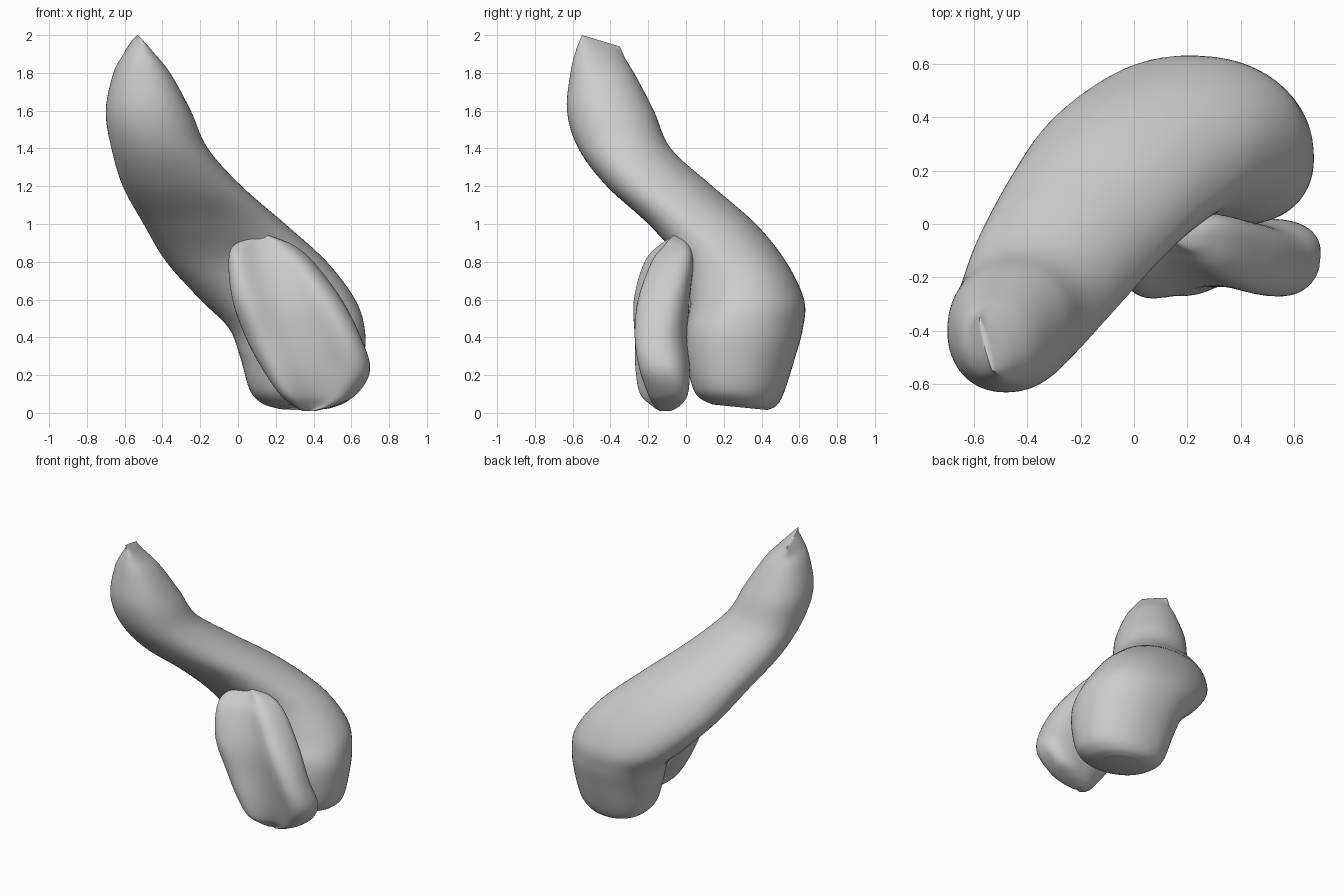
import bpy
import bmesh
import math
from mathutils import Vector

default_cube = bpy.data.objects.get("Cube")
if default_cube:
    bpy.data.objects.remove(default_cube, do_unlink=True)

SIDES = 64
STEPS = 6


def make_material(name, colour):
    material = bpy.data.materials.new(name)
    material.use_nodes = True
    material.diffuse_color = colour
    shader = material.node_tree.nodes["Principled BSDF"]
    shader.inputs["Base Color"].default_value = colour
    return material


def spline(a, b, c, d, t):
    """Smooth value between b and c."""
    return b + t * (c - a + t * (2 * a - 5 * b + 4 * c - d + t * (3 * (b - c) + d - a))) / 2


def smooth_rows(rows):
    """Insert smoothly interpolated sections between the given ones."""
    padded = [rows[0], *rows, rows[-1]]
    result = []
    for group in zip(padded, padded[1:], padded[2:], padded[3:]):
        for step in range(STEPS):
            result.append([spline(*values, step / STEPS) for values in zip(*group)])
    result.append(rows[-1])
    return result


def section(bm, row, power, groove):
    """Skewed rounded section from its extents: z, x range, y range, skew, tilt."""
    z, left, right, front, back, skew, tilt = row
    phase = math.asin(max(-1, min(1, skew)))
    ring = []
    for i in range(SIDES):
        angle = math.tau * i / SIDES
        c, s = math.cos(angle), math.sin(angle + phase)
        dent = groove * max(0, -s) * (1 - c * c) ** 3
        c = math.copysign(abs(c) ** power, c)
        s = math.copysign(abs(s) ** power, s) + dent
        x = (left + right) / 2 + c * (right - left) / 2
        y = s * (back - front) / 2
        ring.append(bm.verts.new(Vector((x, y + (front + back) / 2, z + tilt * y))))
    return ring


def loft(name, rows, power, groove, material):
    """Skin a closed smooth form over stacked sections."""
    bm = bmesh.new()
    rings = [section(bm, row, power, groove) for row in smooth_rows(rows)]
    for low, high in zip(rings, rings[1:]):
        for i in range(SIDES):
            j = (i + 1) % SIDES
            bm.faces.new((low[i], low[j], high[j], high[i]))
    bm.faces.new(reversed(rings[0]))
    bm.faces.new(rings[-1])
    bmesh.ops.recalc_face_normals(bm, faces=bm.faces)
    mesh = bpy.data.meshes.new(name)
    bm.to_mesh(mesh)
    bm.free()
    mesh.materials.append(material)
    obj = bpy.data.objects.new(name, mesh)
    bpy.context.collection.objects.link(obj)
    bpy.ops.object.select_all(action="DESELECT")
    obj.select_set(True)
    bpy.context.view_layer.objects.active = obj
    bpy.ops.object.shade_smooth_by_angle(angle=math.radians(60))
    return obj


grey = make_material("plain grey", (0.6, 0.6, 0.6, 1))

# Curved body: upright rounded base, leaning neck, pinched blade tip
loft("curved_body", [
    (.03, .2, .5, .14, .43, -.1, -.1),
    (.06, .12, .58, .07, .48, -.15, -.1),
    (.13, .06, .64, .03, .52, -.15, -.08),
    (.3, .01, .67, 0, .58, -.15, 0),
    (.45, -.05, .67, 0, .62, -.15, 0),
    (.6, -.2, .62, .02, .625, -.05, 0),
    (.8, -.38, .47, -.03, .53, .12, 0),
    (1, -.5, .25, -.2, .37, .18, 0),
    (1.2, -.61, .02, -.42, .14, .14, 0),
    (1.4, -.67, -.16, -.57, -.08, .05, 0),
    (1.6, -.7, -.25, -.63, -.17, 0, 0),
    (1.8, -.66, -.36, -.61, -.27, -.1, -.05),
    (1.9, -.61, -.45, -.58, -.32, -.3, -.2),
    (1.97, -.58, -.53, -.55, -.35, -.96, -.3),
], .92, 0, grey)

# Leaf lobe with a hollowed front, standing against the base
loft("front_leaf", [
    (.01, .34, .41, -.15, -.08, 0, 0),
    (.04, .29, .52, -.2, -.03, .2, 0),
    (.1, .22, .63, -.26, .01, .35, 0),
    (.23, .13, .7, -.3, .02, .15, 0),
    (.4, .04, .65, -.315, .01, 0, 0),
    (.6, -.03, .55, -.31, .02, .15, 0),
    (.8, -.05, .4, -.24, .04, .3, 0),
    (.89, -.02, .29, -.15, .02, .35, 0),
    (.94, .1, .16, -.07, -.03, 0, 0),
], .8, .5, grey)
